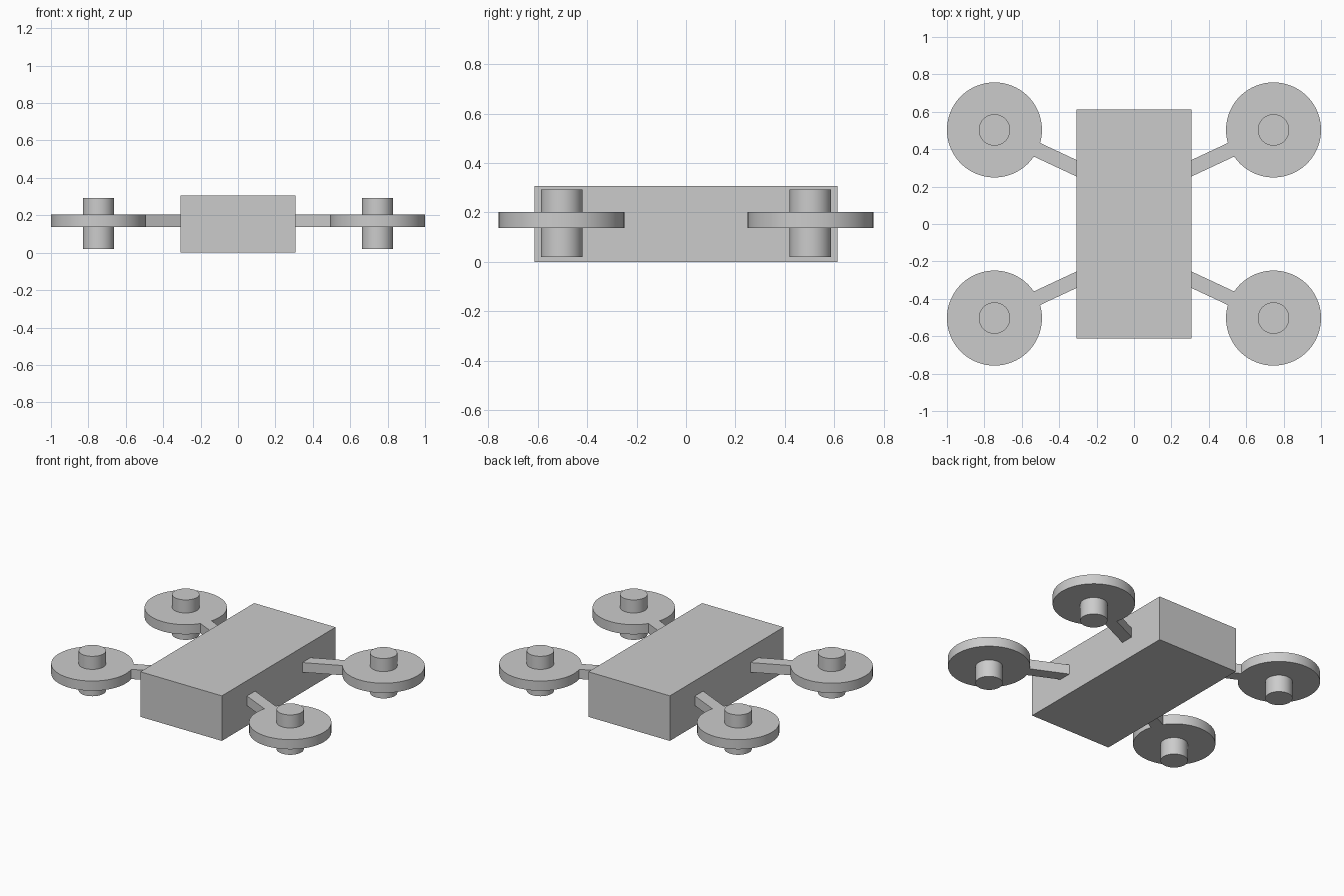
import bpy
import math
from mathutils import Vector

default = bpy.data.objects.get("Cube")
if default:
    bpy.data.objects.remove(default, do_unlink=True)

grey = bpy.data.materials.new("light_grey")
grey.use_nodes = True
colour = (0.6, 0.6, 0.6, 1)
grey.diffuse_color = colour
grey.node_tree.nodes["Principled BSDF"].inputs["Base Color"].default_value = colour

BODY = Vector((0.614, 1.225, 0.307))
ROTOR = Vector((0.746, 0.503))       # rotor centre in the left back corner
ARM_ROOT = Vector((0.29, 0.29))      # arm centre line just inside the body wall
DISC_LOW, DISC_HIGH = 0.137, 0.203
HUB_LOW, HUB_HIGH = 0.02, 0.292


def finish(name):
    obj = bpy.context.object
    obj.name = obj.data.name = name
    obj.data.materials.append(grey)
    return obj


def box(name, centre, size, turn=0):
    bpy.ops.mesh.primitive_cube_add(size=1, location=centre, rotation=(0, 0, turn))
    obj = finish(name)
    obj.scale = size
    bpy.ops.object.transform_apply(location=False, rotation=False, scale=True)
    return obj


def cylinder(name, centre, radius, low, high):
    bpy.ops.mesh.primitive_cylinder_add(
        vertices=96, radius=radius, depth=high - low,
        location=(centre.x, centre.y, (low + high) / 2))
    obj = finish(name)
    bpy.ops.object.shade_smooth_by_angle(angle=math.radians(30))
    return obj


# Central body
box("body", (0, 0, BODY.z / 2), BODY)

# Four arms, each with a rotor disc and a hub through it
for side, sx in (("left", 1), ("right", -1)):
    for end, sy in (("front", -1), ("back", 1)):
        flip = Vector((sx, sy))
        centre, root = ROTOR * flip, ARM_ROOT * flip
        span = centre - root
        reach = span.length - 0.2    # arm stops just inside the disc rim
        middle = root + span.normalized() * reach / 2
        tag = f"{end}_{side}"
        box(f"arm_{tag}", (middle.x, middle.y, (DISC_LOW + DISC_HIGH) / 2),
            (reach, 0.08, DISC_HIGH - DISC_LOW), math.atan2(span.y, span.x))
        cylinder(f"rotor_disc_{tag}", centre, 0.254, DISC_LOW, DISC_HIGH)
        cylinder(f"rotor_hub_{tag}", centre, 0.084, HUB_LOW, HUB_HIGH)
